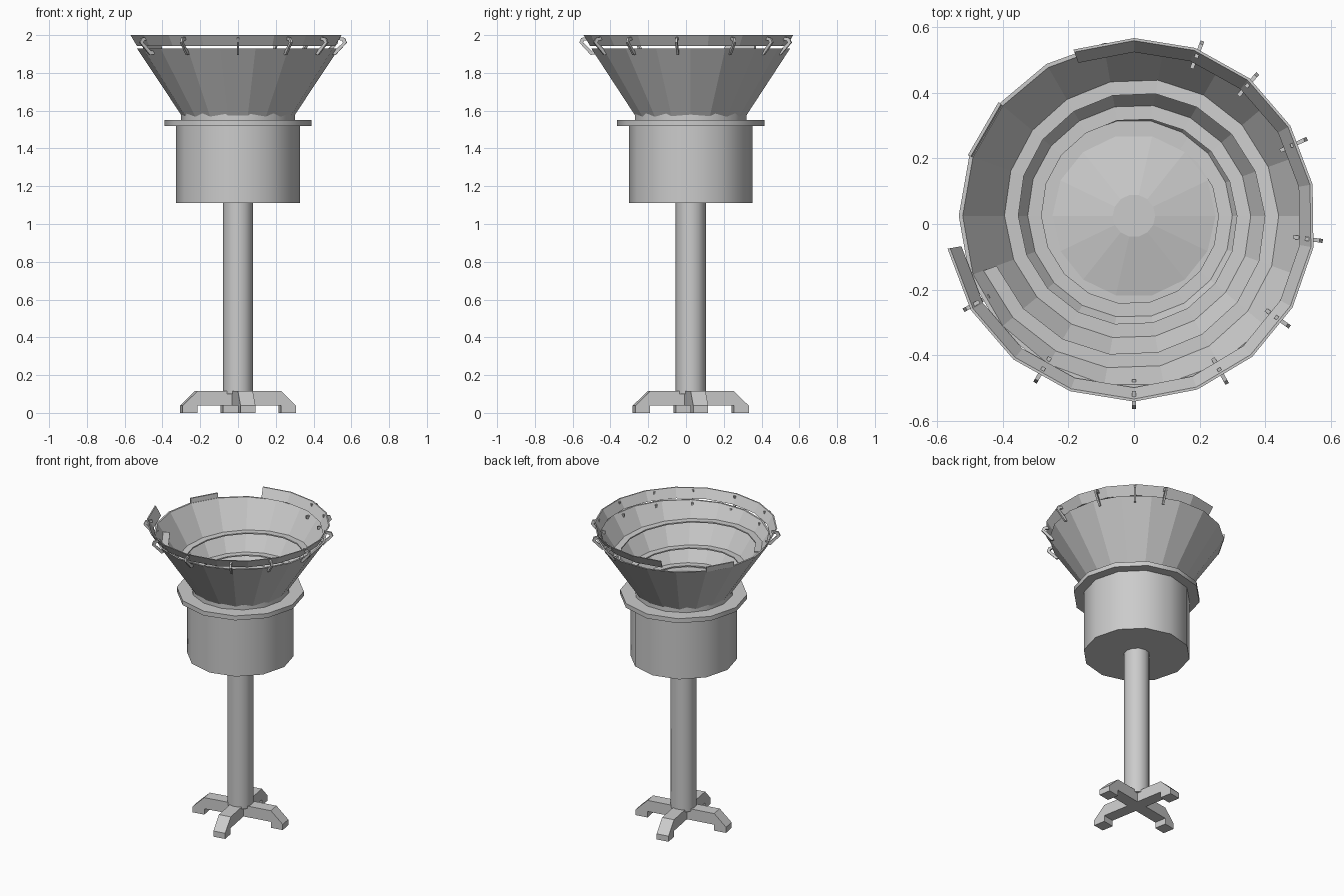
import bpy
from math import sin, cos, radians, pi

if "Cube" in bpy.data.objects:
    bpy.data.objects.remove(bpy.data.objects["Cube"])

CY = 0.025  # the axis of the machine sits slightly behind the origin


def make(name, verts, faces, smooth=False):
    me = bpy.data.meshes.new(name)
    me.from_pydata(verts, [], faces)
    me.update()
    ob = bpy.data.objects.new(name, me)
    bpy.context.collection.objects.link(ob)
    ob.select_set(True)
    bpy.context.view_layer.objects.active = ob
    bpy.ops.object.mode_set(mode='EDIT')
    bpy.ops.mesh.select_all(action='SELECT')
    bpy.ops.mesh.normals_make_consistent(inside=False)
    bpy.ops.object.mode_set(mode='OBJECT')
    if smooth:
        bpy.ops.object.shade_smooth_by_angle(angle=radians(40))
    ob.select_set(False)
    return ob


def polar(r, deg, z):
    a = radians(deg)
    return (r * cos(a), CY + r * sin(a), z)


def lathe(name, profile, n, smooth=False, closed=False):
    """Revolve an (r, z) profile; open profiles get capped ends."""
    m = len(profile)
    verts = [polar(r, 360 * i / n, z) for i in range(n) for r, z in profile]
    faces = []
    for i in range(n):
        j = (i + 1) % n
        for k in range(m if closed else m - 1):
            l = (k + 1) % m
            faces.append((i * m + k, j * m + k, j * m + l, i * m + l))
    if not closed:
        faces.append([i * m for i in range(n)])
        faces.append([i * m + m - 1 for i in range(n)])
    return make(name, verts, faces, smooth)


def sweep(name, sections):
    """Join a run of equal cross-sections into a capped strip."""
    m = len(sections[0])
    verts = [v for s in sections for v in s]
    faces = [list(range(m)), list(range(len(verts) - m, len(verts)))]
    for i in range(len(sections) - 1):
        for k in range(m):
            l = (k + 1) % m
            faces.append((i * m + k, i * m + m + k, i * m + m + l, i * m + l))
    return make(name, verts, faces)


def plate(name, profile, half, deg):
    """Flat (r, z) outline given thickness and turned to an angle."""
    a = radians(deg)
    side = lambda w: [(r * cos(a) - w * sin(a), CY + r * sin(a) + w * cos(a), z)
                      for r, z in profile]
    return sweep(name, [side(-half), side(half)])


# Four stand feet
foot = [(0, .04), (.225, .04), (.225, 0), (.305, 0), (.305, .038), (.225, .115), (0, .115)]
for i in range(4):
    plate(f"stand_foot_{i + 1}", foot, .04, 10 + 90 * i)

# Column, drive drum, flange and neck
lathe("column", [(.08, .10), (.08, 1.12)], 12, True)
lathe("drive_drum", [(.328, 1.112), (.328, 1.525)], 12, True)
lathe("drum_flange", [(.39, 1.52), (.39, 1.55)], 12, True)
lathe("bowl_neck", [(.302, 1.545), (.302, 1.585)], 14, True)

# Conical bowl wall and raised floor
lathe("bowl_wall", [(.296, 1.57), (.535, 1.93), (.523, 1.93), (.284, 1.57)], 18, closed=True)
lathe("bowl_floor", [(.295, 1.575), (.065, 1.625)], 14)


# Spiral track climbing clockwise inside the bowl
def track_radius(t):
    return .284 + .029 * t + .0145 * t * t


track = []
for i in range(53):
    deg = 160 - 20 * i
    r = track_radius(i / 18)
    z = 1.575 + (r - .287) * 1.506
    w = .042
    track.append([polar(r - w, deg, z), polar(r + .002, deg, z),
                  polar(r + .002, deg, z - .008), polar(r - w, deg, z - .008)])
sweep("spiral_track", track)

# Outer rim lip, slowly widening towards its outlet
lip = []
for i in range(15):
    deg = 110 - 20 * i
    r = .540 + .038 * i / 14
    lip.append([polar(r, deg, 2.0), polar(r - .035, deg, 1.942),
                polar(r - .043, deg, 1.942), polar(r - .008, deg, 2.0)])
sweep("rim_lip", lip)

# Small raised tab on the bowl rim
sweep("rim_tab", [[polar(.535, d, 1.925), polar(.54, d, 1.96),
                   polar(.53, d, 1.96), polar(.525, d, 1.925)] for d in (140, 160)])

# Hooks carrying the lip
hook = [(.495, 1.90), (.525, 1.895), (.585, 1.96), (.575, 1.985), (.53, 1.992),
        (.53, 1.977), (.56, 1.97), (.565, 1.96), (.52, 1.917), (.495, 1.92)]
for i, deg in enumerate((68.6, 49, 24, -7.6, -35.5, -61, -90, -120.7, -151)):
    shift = -.012 + .022 * i / 8
    plate(f"lip_hook_{i + 1}", [(r + shift, z) for r, z in hook], .006, deg)
